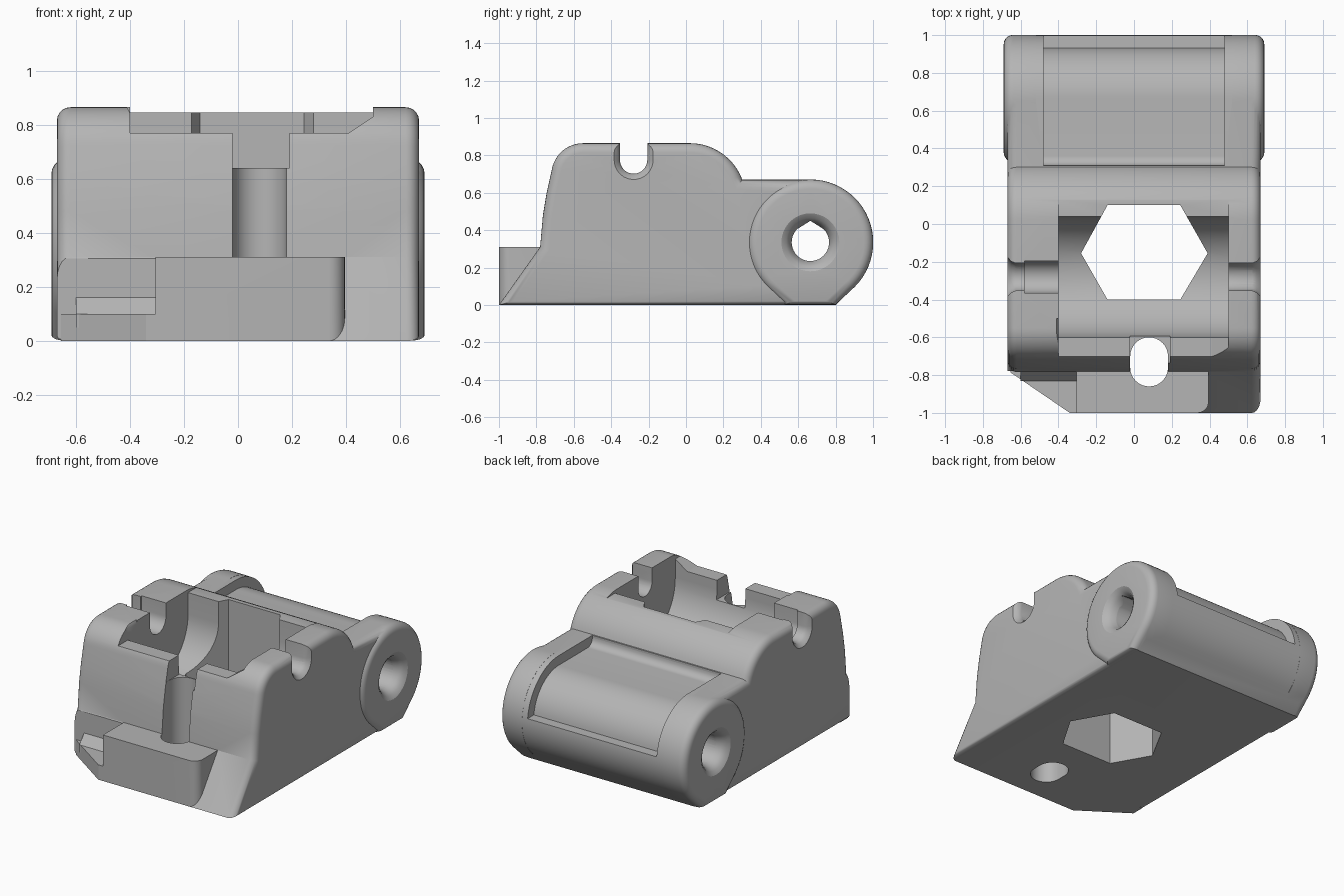
import bpy, bmesh
from math import sin, cos, radians

cube = bpy.data.objects.get("Cube")
if cube:
    bpy.data.objects.remove(cube, do_unlink=True)

grey = bpy.data.materials.new("plain_grey")
grey.use_nodes = True
GREY = (0.46, 0.46, 0.46, 1)
grey.diffuse_color = GREY
grey.node_tree.nodes["Principled BSDF"].inputs["Base Color"].default_value = GREY


def arc(cx, cy, r, a0, a1, n=16):
    angles = [radians(a0 + (a1 - a0) * i / n) for i in range(n + 1)]
    return [(cx + r * cos(a), cy + r * sin(a)) for a in angles]


def finish(name, bm):
    bmesh.ops.recalc_face_normals(bm, faces=bm.faces)
    mesh = bpy.data.meshes.new(name)
    bm.to_mesh(mesh)
    bm.free()
    mesh.materials.append(grey)
    obj = bpy.data.objects.new(name, mesh)
    bpy.context.collection.objects.link(obj)
    return obj


def apply(obj, mod):
    bpy.context.view_layer.objects.active = obj
    bpy.ops.object.modifier_apply(modifier=mod.name)


def loft(name, rings):
    """Join equal-length rings of 3D points into a closed solid."""
    bm = bmesh.new()
    loops = [[bm.verts.new(p) for p in ring] for ring in rings]
    n = len(loops[0])
    for a, b in zip(loops, loops[1:]):
        for i in range(n):
            j = (i + 1) % n
            bm.faces.new((a[i], a[j], b[j], b[i]))
    bm.faces.new(loops[0])
    bm.faces.new(loops[-1])
    return finish(name, bm)


def prism(name, pts, lo, hi, axis="x"):
    place = {"x": lambda p, t: (t, p[0], p[1]),
             "y": lambda p, t: (p[0], t, p[1]),
             "z": lambda p, t: (p[0], p[1], t)}[axis]
    return loft(name, [[place(p, t) for p in pts] for t in (lo, hi)])


def box(name, x0, x1, y0, y1, z0, z1):
    return prism(name, [(x0, y0), (x1, y0), (x1, y1), (x0, y1)], z0, z1, "z")


def round_ends(obj, ends, width):
    """Round the outline edges at the given x ends, less at the base."""
    bm = bmesh.new()
    bm.from_mesh(obj.data)
    weight = bm.edges.layers.float.new("bevel_weight_edge")
    for e in bm.edges:
        xs = [v.co.x for v in e.verts]
        if any(all(abs(x - end) < 1e-4 for x in xs) for end in ends):
            low = all(v.co.z < 0.01 for v in e.verts)
            e[weight] = 0.4 if low else 1
    bm.to_mesh(obj.data)
    bm.free()
    mod = obj.modifiers.new("round", "BEVEL")
    mod.limit_method = "WEIGHT"
    mod.width = width
    mod.segments = 5
    mod.use_clamp_overlap = False
    apply(obj, mod)


def combine(obj, other, op):
    mod = obj.modifiers.new("combine", "BOOLEAN")
    mod.operation = op
    mod.solver = "EXACT"
    mod.object = other
    apply(obj, mod)
    bpy.data.objects.remove(other, do_unlink=True)


def cut(other):
    combine(body, other, "DIFFERENCE")


def add(other):
    combine(body, other, "UNION")


# Main housing with a rounded barrel at the back
PY, PZ, R = 0.665, 0.335, 0.335
side = [(-1, 0), (0.8, 0)] + arc(PY, PZ, R, -45, 90, 28)
side += arc(0.02, 0.565, 0.3, 20.5, 90) + arc(-0.55, 0.695, 0.17, 90, 170, 12)
side += [(-0.745, 0.6), (-0.765, 0.48), (-0.78, 0.31)]
body = prism("housing", side, -0.67, 0.67)
round_ends(body, (-0.67, 0.67), 0.05)

# Front foot: stepped ledge on one side, raised block in the middle
cut(box("ledge_clearance", -0.8, -0.3, -1.1, -0.779, -0.1, 0.305))
add(prism("ledge", [(-0.655, -0.7), (-0.655, -0.785), (-0.34, -1),
                    (-0.25, -1), (-0.25, -0.7)], 0, 0.1, "z"))
add(prism("ledge_slope", [(-0.74, 0.05), (-0.83, 0.05), (-0.83, 0.1),
                          (-0.775, 0.165), (-0.74, 0.165)], -0.6, -0.26))
add(prism("front_block", [(-0.305, -0.72), (-0.305, -1)]
          + arc(0.335, -0.94, 0.06, -90, 0, 8) + [(0.395, -0.72)], 0, 0.31, "z"))

# Hinge ears
ear_side = arc(PY, PZ, R + 0.001, -45, 225, 48) + [(0.53, 0.002), (0.8, 0.002)]
for s in (-1, 1):
    ear = prism("hinge_ear", ear_side, s * 0.52, s * 0.69)
    round_ends(ear, (s * 0.69,), 0.05)
    add(ear)

# Recess across the barrel between the ears
cut(prism("barrel_recess", [(0.31, 0.8), (0.31, 0.65)]
          + arc(0.36, 0.655, 0.05, 180, 270, 6)
          + arc(PY, PZ, 0.27, 90, 8, 20) + [(1.1, 0.37), (1.1, 0.8)], -0.48, 0.48))

# Pin hole with a pointed top and flared mouths
cut(prism("pin_hole", arc(PY, PZ, 0.1, 135, 405, 30) + [(PY, PZ + 0.115)], -0.8, 0.8))
flare = [(0.58, 0.09), (0.62, 0.101), (0.65, 0.112), (0.675, 0.13), (0.69, 0.155), (0.7, 0.18)]
for s in (-1, 1):
    cut(loft("pin_flare", [[(s * x, y, z) for y, z in arc(PY, PZ, r, 0, 350, 35)]
                           for x, r in flare]))

# Rounded trough and the lowered rims around it
cut(prism("trough", [(-0.6, 1), (-0.6, 0.71)] + arc(-0.28, 0.7, 0.32, 180, 360, 28)
          + [(0.04, 1)], -0.4, 0.5))
cut(prism("front_rim_notch", [(-0.43, 0.9), (-0.4, 0.845), (-0.4, 0.77), (0.41, 0.77),
                              (0.5, 0.83), (0.5, 0.9)], -0.9, -0.5, "y"))
cut(box("back_rim_notch", -0.4, 0.5, -0.5, 0.2, 0.845, 1))

# Hexagonal opening through the floor
cut(prism("hex_opening", [(-0.28, -0.155), (-0.14, -0.4), (0.245, -0.4), (0.39, -0.155),
                          (0.245, 0.1), (-0.14, 0.1)], -0.1, 1, "z"))

# Screw bore, its open front channel and the wider gap on top
cut(prism("screw_bore", arc(0.08, -0.7, 0.1, 0, 180) + arc(0.08, -0.76, 0.1, 180, 360),
          -0.1, 1, "z"))
cut(box("screw_channel", -0.02, 0.18, -1.1, -0.72, 0.31, 1))
cut(box("screw_gap", -0.021, 0.19, -1.1, -0.5, 0.64, 1))


# Axle notches in both side walls
def u_slot(w):
    return arc(-0.28, 0.775, w, 180, 360, 18) + [(-0.28 + w, 1), (-0.28 - w, 1)]


cut(prism("axle_notch", u_slot(0.073), -0.8, 0.8))
cut(prism("axle_notch_inner", u_slot(0.085), -0.58, -0.38))
for s in (-1, 1):
    cut(loft("axle_notch_flare", [[(s * x, y, z) for y, z in u_slot(w)]
                                  for x, w in ((0.62, 0.07), (0.65, 0.082), (0.68, 0.115))]))

# Soft shading with crisp edges
bpy.ops.object.select_all(action="DESELECT")
body.select_set(True)
bpy.context.view_layer.objects.active = body
bpy.ops.object.shade_smooth_by_angle(angle=radians(30))
